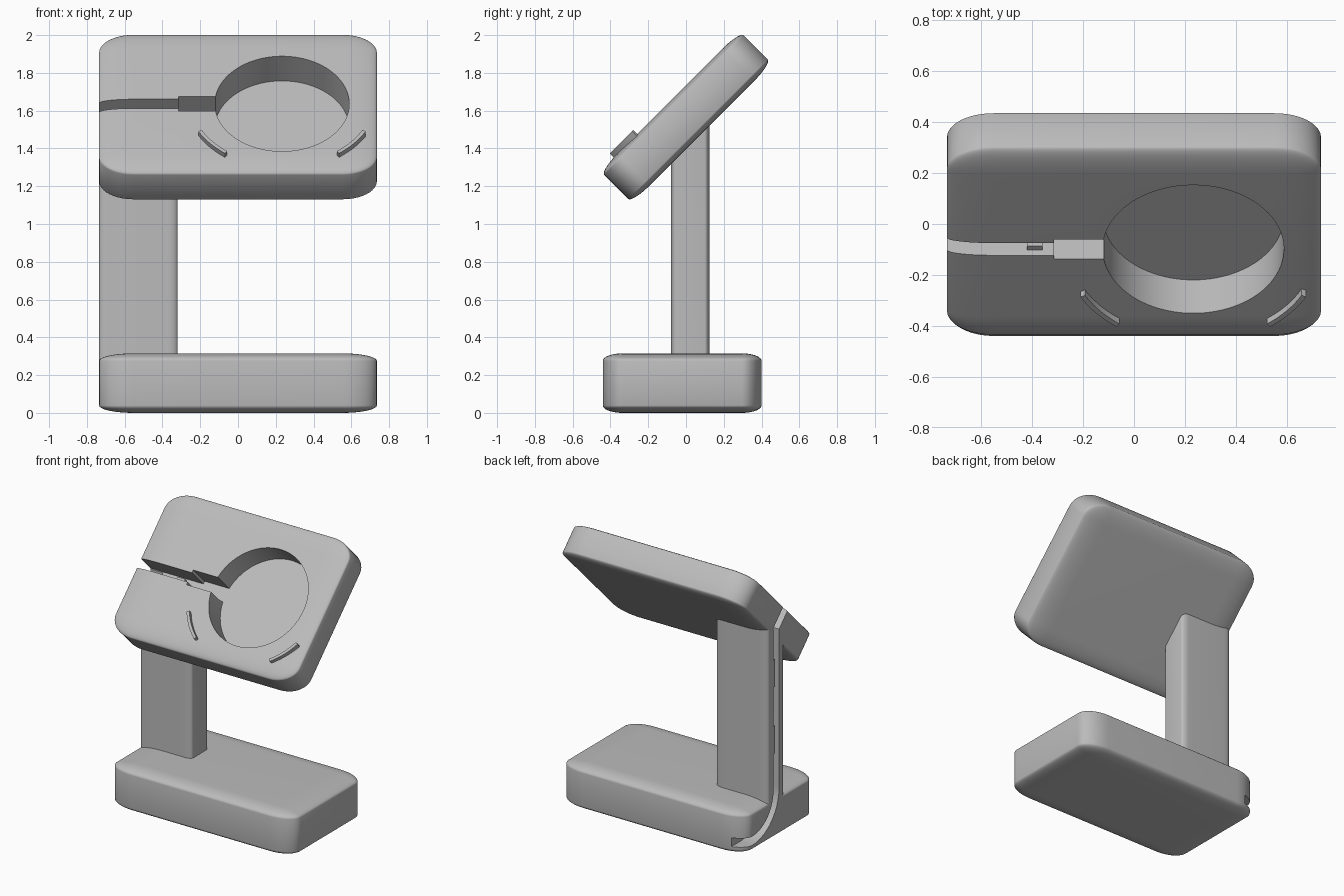
import bpy, bmesh, math
from mathutils import Matrix, Vector

if "Cube" in bpy.data.objects:
    bpy.data.objects.remove(bpy.data.objects["Cube"], do_unlink=True)

grey = bpy.data.materials.new("plain_grey")
grey.use_nodes = True
grey.diffuse_color = (0.5, 0.5, 0.5, 1)
grey.node_tree.nodes["Principled BSDF"].inputs["Base Color"].default_value = (0.5, 0.5, 0.5, 1)

# Head frame: local y runs up the tilted face, local z points out of it
TILT = Matrix.Translation((0, 0, 1.566)) @ Matrix.Rotation(math.radians(45), 4, 'X')
THICK = 0.24
FACE = THICK / 2
DEPTH = 0.185
DISC_X, DISC_Y = 0.233, -0.02
LEFT_X = -0.735


def finish(name, bm, matrix=Matrix()):
    bmesh.ops.recalc_face_normals(bm, faces=bm.faces)
    bm.transform(matrix)
    mesh = bpy.data.meshes.new(name)
    bm.to_mesh(mesh)
    bm.free()
    mesh.materials.append(grey)
    ob = bpy.data.objects.new(name, mesh)
    bpy.context.collection.objects.link(ob)
    return ob


def soft_box(name, size, centre=(0, 0, 0), matrix=Matrix(), soft=0.125):
    """Bevelled unit cube stretched to size, so its rounding stretches too."""
    bm = bmesh.new()
    bmesh.ops.create_cube(bm, size=1)
    if soft:
        bmesh.ops.bevel(bm, geom=bm.edges[:], offset=soft, segments=10,
                        profile=0.5, affect='EDGES')
    bmesh.ops.scale(bm, vec=size, verts=bm.verts)
    bmesh.ops.translate(bm, vec=centre, verts=bm.verts)
    return finish(name, bm, matrix)


def box(name, low, high, matrix=Matrix()):
    low, high = Vector(low), Vector(high)
    return soft_box(name, high - low, (low + high) / 2, matrix, 0)


def prism(name, outline, shift, matrix=Matrix()):
    bm = bmesh.new()
    face = bm.faces.new([bm.verts.new(p) for p in outline])
    new = bmesh.ops.extrude_face_region(bm, geom=[face])["geom"]
    bmesh.ops.translate(bm, vec=shift,
                        verts=[g for g in new if isinstance(g, bmesh.types.BMVert)])
    return finish(name, bm, matrix)


def cut(ob, cutters):
    bpy.context.view_layer.objects.active = ob
    for c in cutters:
        mod = ob.modifiers.new("cut", 'BOOLEAN')
        mod.operation, mod.solver, mod.object = 'DIFFERENCE', 'EXACT', c
        bpy.ops.object.modifier_apply(modifier=mod.name)


def arc(cx, cy, r, a0, a1, n):
    return [(cx + r * math.cos(math.radians(a0 + (a1 - a0) * i / n)),
             cy + r * math.sin(math.radians(a0 + (a1 - a0) * i / n))) for i in range(n + 1)]


# Base and tilted head
base = soft_box("base", (1.47, 0.84, 0.315), (0, -0.02, 0.1575))
head = soft_box("head", (1.47, 1.045, THICK), matrix=TILT)

# Post with rounded upright edges and a slanted top buried in the head
bm = bmesh.new()
bmesh.ops.create_cube(bm, size=1)
upright = [e for e in bm.edges if abs(e.verts[0].co.z - e.verts[1].co.z) > 0.5]
bmesh.ops.bevel(bm, geom=upright, offset=0.125, segments=8, profile=0.5, affect='EDGES')
for v in bm.verts:
    top = v.co.z > 0
    v.co.x = -0.5275 + v.co.x * 0.415
    v.co.y = 0.023 + v.co.y * 0.205
    v.co.z = v.co.y + 1.45 if top else 0.15
post = finish("post", bm)

# Pocket and cable slots in the head face
pocket = prism("pocket_cutter",
               [(x, y, FACE - DEPTH) for x, y in arc(DISC_X, DISC_Y, 0.356, 0, 360, 96)[:-1]],
               (0, 0, 0.4), TILT)
plug_slot = box("plug_slot_cutter", (-0.315, DISC_Y - 0.054, FACE - DEPTH),
                (0, DISC_Y + 0.054, 0.4), TILT)
cable_slot = box("cable_slot_cutter", (-0.9, DISC_Y - 0.034, FACE - DEPTH),
                 (-0.3, DISC_Y + 0.034, 0.4), TILT)

# Side channel: through the head, down the post and out of the back of the base
path = [Vector(p) for p in [(-0.3, 1.84), (0.02, 1.52)] + arc(0.29, 0.36, 0.27, 180, 270, 14)
        + [(0.7, 0.09)]]
sides = ([], [])
for i, p in enumerate(path):
    before = (p - path[max(i - 1, 0)]).normalized()
    after = (path[min(i + 1, len(path) - 1)] - p).normalized()
    way = (before + after).normalized()
    normal = Vector((-way.y, way.x))
    width = 0.032 / max(way.dot(after), way.dot(before))
    for side, sign in zip(sides, (1, -1)):
        q = p + normal * width * sign
        side.append((-0.9, q.x, q.y))
channel = prism("channel_cutter", sides[0] + sides[1][::-1], (0.265, 0, 0))

cut(head, [pocket, plug_slot, cable_slot, channel])
cut(post, [channel])
cut(base, [channel])
for c in (pocket, plug_slot, cable_slot, channel):
    bpy.data.objects.remove(c, do_unlink=True)

# Small curved stops below the pocket
stops = []
for name, start in (("left_stop", -53), ("right_stop", 208)):
    rim = arc(DISC_X, DISC_Y, 0.482, start, start + 25, 10)
    rim += arc(DISC_X, DISC_Y, 0.502, start + 25, start, 10)
    stops.append(prism(name, [(x, y, FACE - 0.03) for x, y in rim], (0, 0, 0.06), TILT))

# Cable clips inside the channel and the slot
for i, z in enumerate((0.62, 1.1)):
    box(f"channel_clip_{i + 1}", (LEFT_X + 0.004, 0.03, z), (LEFT_X + 0.03, 0.056, z + 0.2))
box("slot_clip", (-0.42, DISC_Y - 0.04, 0.06), (-0.36, DISC_Y - 0.012, 0.09), TILT)

# Smooth the rounded parts, keeping cut edges crisp
bpy.ops.object.select_all(action='DESELECT')
for ob in [base, head, post] + stops:
    ob.select_set(True)
bpy.context.view_layer.objects.active = head
bpy.ops.object.shade_smooth_by_angle(angle=math.radians(35))
